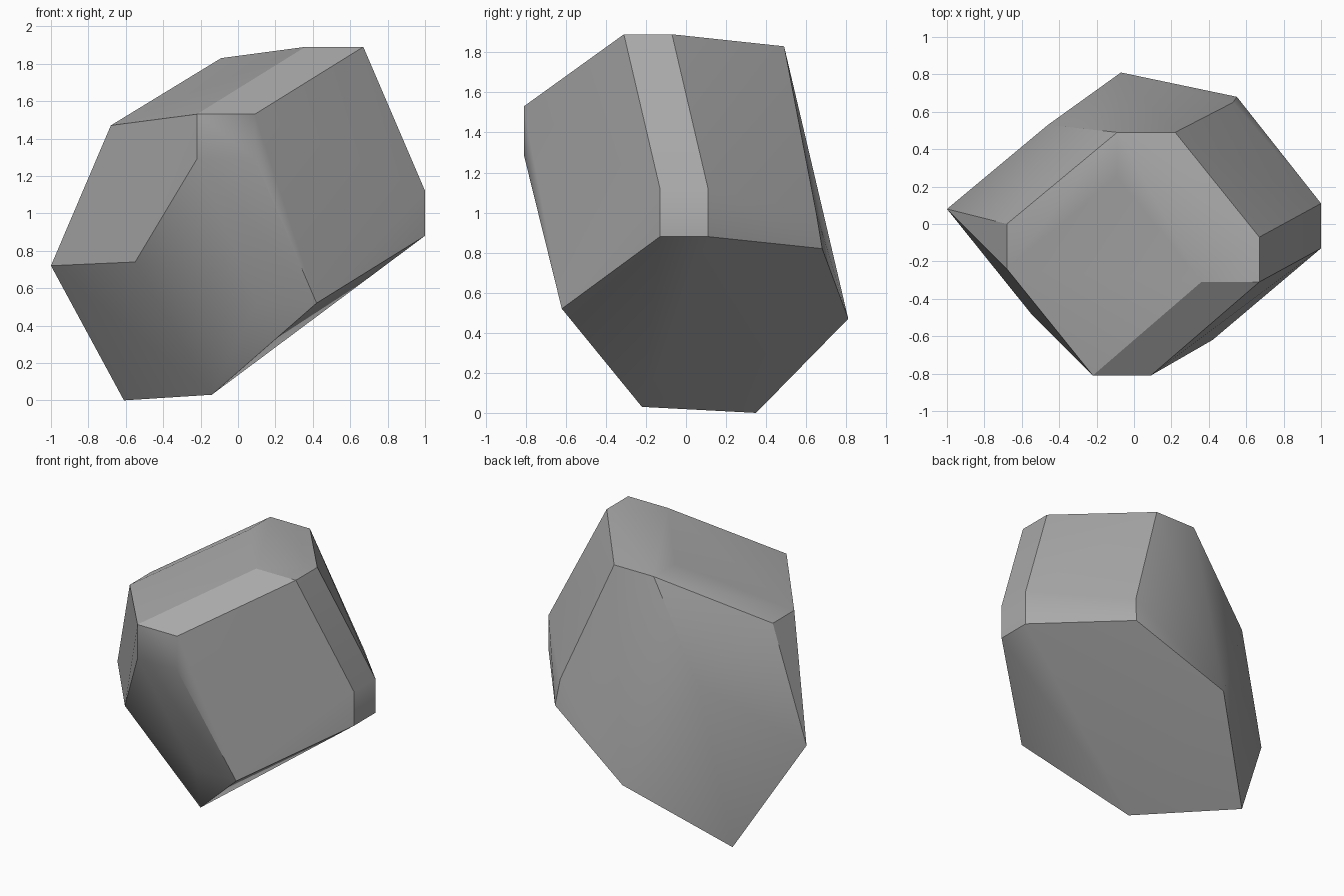
import bpy
import bmesh
import math

cube = bpy.data.objects.get("Cube")
if cube:
    bpy.data.objects.remove(cube, do_unlink=True)

# One stone colour
stone = bpy.data.materials.new("stone grey")
stone.use_nodes = True
colour = (0.4, 0.4, 0.4, 1)
stone.diffuse_color = colour
bsdf = stone.node_tree.nodes["Principled BSDF"]
bsdf.inputs["Base Color"].default_value = colour
bsdf.inputs["Roughness"].default_value = 0.9

# Corners of the cut boulder, grouped by facet
front_facet = [(x, -0.81, z) for x in (-0.22, 0.09) for z in (1.29, 1.53)]
left_facet = [(1, y, z) for y in (-0.13, 0.11) for z in (0.88, 1.12)]
top_facet = [(0.67, -0.31, 1.89), (0.67, -0.07, 1.89), (0.36, -0.31, 1.89),
             (-0.09, 0.25, 1.83), (-0.09, 0.49, 1.83), (0.22, 0.49, 1.83)]
right_shoulder = [(-0.68, -0.24, 1.47), (-0.68, 0, 1.47), (-0.55, -0.48, 0.74)]
back_right_facet = [(-1, 0.08, 0.72), (-0.61, 0.35, 0),
                    (-0.07, 0.81, 0.47), (-0.46, 0.53, 1.19)]
back_left_edge = [(0.55, 0.68, 0.82), (0.53, 0.65, 1.0)]
underside = [(-0.14, -0.22, 0.03), (0.42, -0.62, 0.52), (0.10, -0.62, 0.52)]
corners = (front_facet + left_facet + top_facet + right_shoulder
           + back_right_facet + back_left_edge + underside)

# Wrap the corners into a solid and merge the nearly flat facets
bm = bmesh.new()
for co in corners:
    bm.verts.new(co)
hull = bmesh.ops.convex_hull(bm, input=bm.verts)
unused = [v for v in bm.verts if not v.link_faces]
bmesh.ops.delete(bm, geom=unused, context="VERTS")
bmesh.ops.dissolve_limit(bm, angle_limit=math.radians(2),
                         verts=bm.verts, edges=bm.edges)
bmesh.ops.recalc_face_normals(bm, faces=bm.faces)
mesh = bpy.data.meshes.new("boulder")
bm.to_mesh(mesh)
bm.free()
mesh.materials.append(stone)

boulder = bpy.data.objects.new("boulder", mesh)
bpy.context.collection.objects.link(boulder)

# Soft shading across shallow angles, crisp edges elsewhere
bpy.context.view_layer.objects.active = boulder
boulder.select_set(True)
bpy.ops.object.shade_smooth_by_angle(angle=math.radians(30))
weighted = boulder.modifiers.new("weighted normals", "WEIGHTED_NORMAL")
weighted.keep_sharp = True
